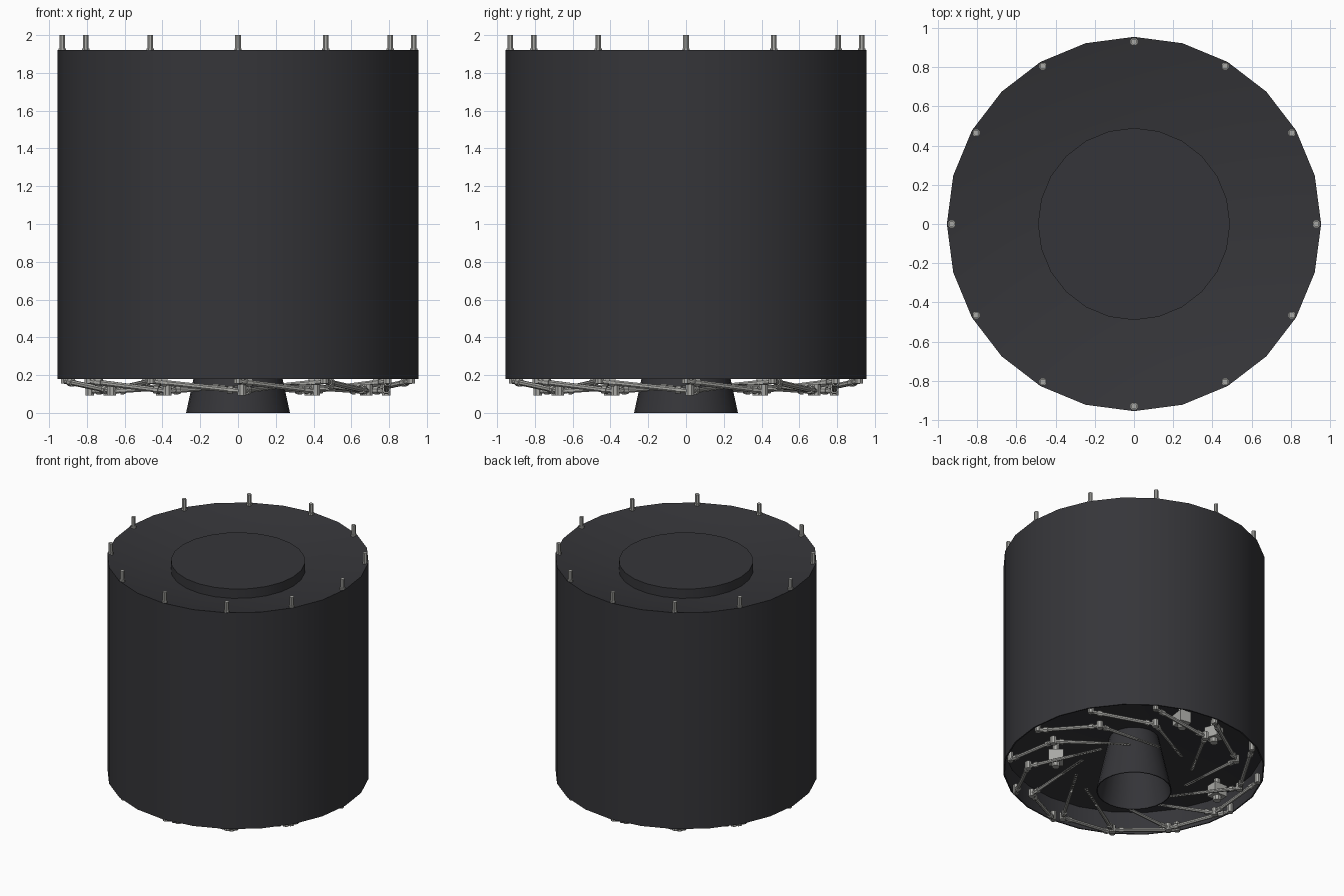
import bpy, math
from mathutils import Vector, Matrix

if "Cube" in bpy.data.objects:
    bpy.data.objects.remove(bpy.data.objects["Cube"])

def material(name, c):
    m = bpy.data.materials.new(name)
    m.diffuse_color = (*c, 1)
    m.use_nodes = True
    m.node_tree.nodes["Principled BSDF"].inputs["Base Color"].default_value = m.diffuse_color
    return m

DARK = material("charcoal shell", (0.036, 0.036, 0.041))
GREY = material("light grey metal", (0.40, 0.40, 0.38))

def finish(ob, mat, smooth=True):
    ob.data.materials.append(mat)
    bpy.context.collection.objects.link(ob)
    if smooth:
        bpy.ops.object.select_all(action='DESELECT')
        ob.select_set(True)
        bpy.context.view_layer.objects.active = ob
        bpy.ops.object.shade_smooth_by_angle(angle=math.radians(35))
    return ob

def lathe(name, profile, mat, n=24):
    """Spin an (r, z) profile about z; r = 0 makes a pole."""
    verts, rings, faces = [], [], []
    for r, z in profile:
        k = 1 if r == 0 else n
        rings.append([len(verts) + i % k for i in range(n)])
        verts += [(r * math.cos(2 * math.pi * i / n), r * math.sin(2 * math.pi * i / n), z) for i in range(k)]
    for a, b in zip(rings, rings[1:]):
        for i in range(n):
            j = (i + 1) % n
            f = list(dict.fromkeys((a[i], a[j], b[j], b[i])))
            faces.append(f)
    me = bpy.data.meshes.new(name)
    me.from_pydata(verts, [], faces)
    return finish(bpy.data.objects.new(name, me), mat)

class Parts:
    """Collects rods and boxes into one mesh."""
    def __init__(self):
        self.v, self.f = [], []

    def rod(self, a, b, r, n=8, r2=None):
        a, b = Vector(a), Vector(b)
        q = (b - a).to_track_quat('Z', 'Y')
        s = len(self.v)
        for p, rad in ((a, r), (b, r2 or r)):
            for i in range(n):
                t = 2 * math.pi * (i + 0.5) / n
                self.v.append(p + q @ Vector((rad * math.cos(t), rad * math.sin(t), 0)))
        for i in range(n):
            j = (i + 1) % n
            self.f.append((s + i, s + j, s + n + j, s + n + i))
        self.f.append(tuple(s + i for i in reversed(range(n))))
        self.f.append(tuple(s + n + i for i in range(n)))

    def box(self, c, size, az):
        d = Vector((math.cos(az), math.sin(az), 0)) * size[0] / 2
        h = math.hypot(size[1], size[2]) / 2
        self.rod(Vector(c) - d, Vector(c) + d, h, 4)

    def truss(self, a, b, w):
        """Lattice boom: two rails with closely spaced rungs."""
        a, b = Vector(a), Vector(b)
        side = (b - a).cross(Vector((0, 0, 1))).normalized() * w
        for s in (-1, 1):
            self.rod(a + side * s, b + side * s, 0.005, 4)
        n = int((b - a).length / 0.022)
        for i in range(n + 1):
            p = a.lerp(b, i / n)
            self.rod(p - side * 1.3, p + side * 1.3, 0.005, 4)

    def make(self, name, mat):
        me = bpy.data.meshes.new(name)
        me.from_pydata(self.v, [], self.f)
        return finish(bpy.data.objects.new(name, me), mat)

def polar(r, deg, z):
    t = math.radians(deg)
    return Vector((r * math.cos(t), r * math.sin(t), z))

# Drum shell with dished top and hollow underside
lathe("drum_shell", [(0, 0.43), (0.2, 0.43), (0.945, 0.36), (0.945, 0.18), (0.955, 0.18),
                     (0.955, 1.92), (0.49, 1.82), (0, 1.82)], DARK)
# Raised disc in the dish
lathe("top_disc", [(0.49, 1.81), (0.49, 1.895), (0, 1.895)], DARK)
# Open nozzle
lathe("nozzle", [(0.18, 0.44), (0.275, 0), (0.268, 0), (0.172, 0.42), (0, 0.42)], DARK)

# Twelve pins on the top rim
pins = Parts()
for k in range(12):
    pins.rod(polar(0.93, 30 * k, 1.90), polar(0.93, 30 * k, 2.0), 0.0165)
    pins.rod(polar(0.93, 30 * k, 1.912), polar(0.93, 30 * k, 1.93), 0.021)
pins.make("rim_pins", GREY)

# Twelve folded arms swirling under the drum
arms = Parts()
for k in range(12):
    a = 30 * k
    root, elbow, tip = polar(0.915, a, 0.168), polar(0.785, a + 31.5, 0.115), polar(0.42, a + 76, 0.15)
    arms.rod(root, elbow, 0.015)
    arms.rod(root + Vector((0, 0, -0.012)), root + Vector((0, 0, 0.06)), 0.023)
    arms.rod(root.lerp(elbow, 0.1), root.lerp(elbow, 0.17), 0.022)
    arms.rod(root.lerp(elbow, 0.84), root.lerp(elbow, 0.9), 0.022)
    arms.rod(elbow - Vector((0, 0, 0.022)), elbow + Vector((0, 0, 0.035)), 0.025)
    mid = elbow.lerp(tip, 0.62)
    arms.rod(elbow, mid, 0.015, r2=0.012)
    arms.rod(elbow.lerp(tip, 0.08), elbow.lerp(tip, 0.13), 0.022)
    arms.truss(mid, tip, 0.009)
arms.make("folded_arms", GREY)

# Equipment boxes and lattice booms inside the underside
gear = Parts()
for r, az in ((0.68, 109), (0.57, -40), (0.78, 179), (0.66, 82)):
    c = polar(r, az, 0.28)
    gear.box(c, (0.11, 0.09, 0.09), math.radians(az))
    gear.rod(c, polar(r, az, 0.39), 0.025)
    gear.rod(c, polar(r, az, 0.2), 0.03)
gear.make("equipment_boxes", GREY)
